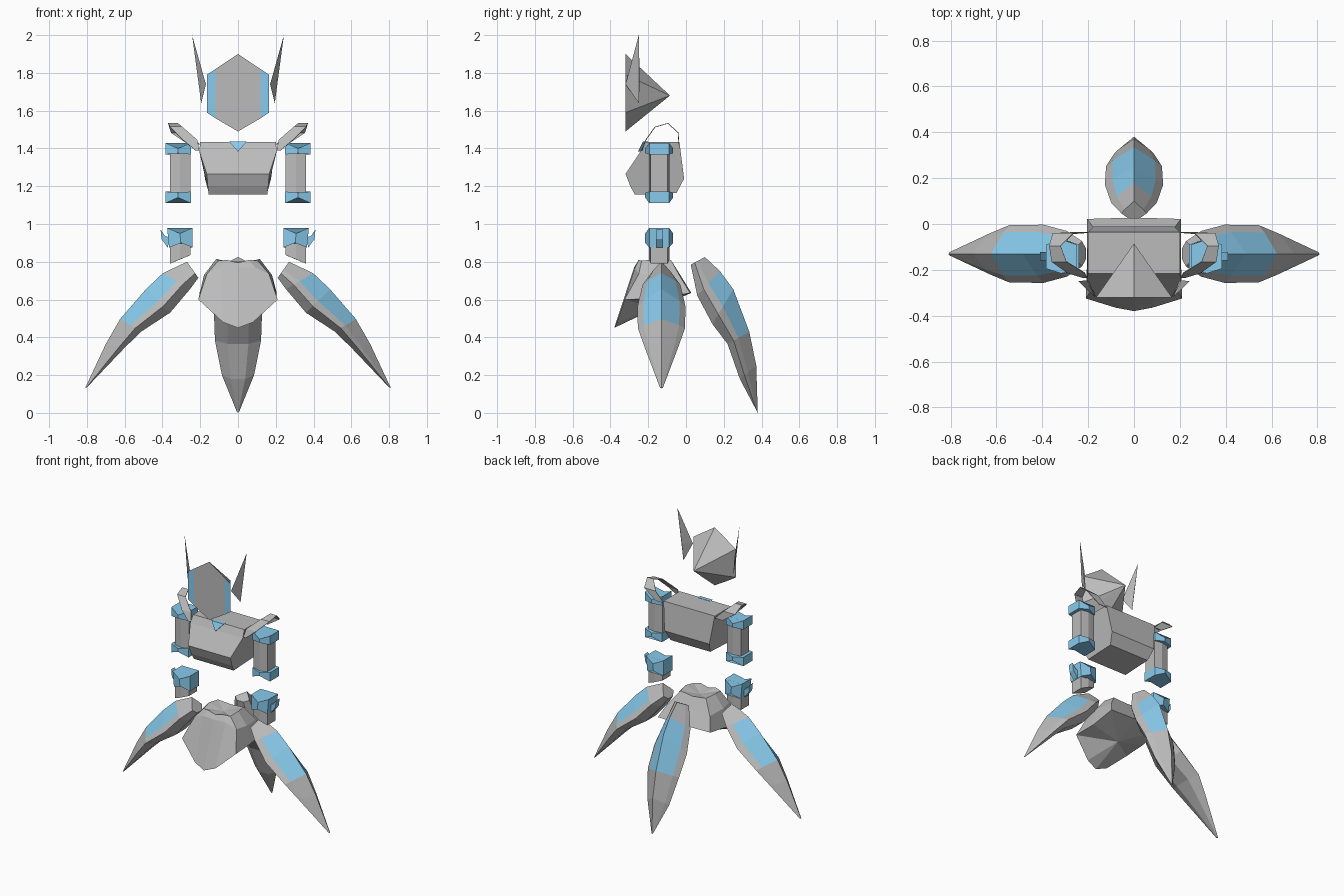
import bpy, bmesh
from mathutils import Vector

if "Cube" in bpy.data.objects:
    bpy.data.objects.remove(bpy.data.objects["Cube"])

blue = bpy.data.materials.new("blue_panel")
blue.diffuse_color = (0.25, 0.60, 0.85, 1)
blue.use_nodes = True
blue.node_tree.nodes["Principled BSDF"].inputs["Base Color"].default_value = blue.diffuse_color
grey = bpy.data.materials.new("grey_shell")
grey.diffuse_color = (0.5, 0.5, 0.5, 1)
grey.use_nodes = True
grey.node_tree.nodes["Principled BSDF"].inputs["Base Color"].default_value = grey.diffuse_color


def make(name, verts, faces, blues=()):
    """Mesh object from points; faces whose index is in blues are blue."""
    bm = bmesh.new()
    vs = [bm.verts.new(v) for v in verts]
    for i, f in enumerate(faces):
        bm.faces.new([vs[k] for k in f]).material_index = int(i in blues)
    bmesh.ops.recalc_face_normals(bm, faces=bm.faces)
    me = bpy.data.meshes.new(name)
    bm.to_mesh(me)
    bm.free()
    me.materials.append(grey)
    me.materials.append(blue)
    ob = bpy.data.objects.new(name, me)
    bpy.context.collection.objects.link(ob)
    return ob


def loft(name, rings, blues=(), all_blue=False):
    """Skin closed rings of equal length and cap both ends."""
    n = len(rings[0])
    verts = [p for r in rings for p in r]
    faces = [(a * n + i, a * n + (i + 1) % n, (a + 1) * n + (i + 1) % n, (a + 1) * n + i)
             for a in range(len(rings) - 1) for i in range(n)]
    last = (len(rings) - 1) * n
    faces += [tuple(range(n)), tuple(range(last, last + n))]
    return make(name, verts, faces, range(len(faces)) if all_blue else blues)


def side(pts, s):
    return [(s * x, y, z) for x, y, z in pts]


# Head: hexagonal face plate with a pyramid behind it
F = -0.32
head = [(0, F, 1.90), (.12, F, 1.82), (.165, F, 1.79), (.165, F, 1.59), (.12, F, 1.56),
        (0, F, 1.49), (-.12, F, 1.56), (-.165, F, 1.59), (-.165, F, 1.79), (-.12, F, 1.82),
        (0, -.085, 1.68)]
make("head", head,
     [(0, 1, 4, 5, 6, 9), (1, 2, 3, 4), (6, 7, 8, 9)] + [(i, (i + 1) % 10, 10) for i in range(10)],
     (1, 2))

# Torso: faceted profile (half width, y, z) stretched across x
prof = [(.20, -.215, 1.435), (.20, -.035, 1.435), (.175, -.01, 1.24), (.155, -.05, 1.165),
        (.155, -.27, 1.155), (.16, -.295, 1.20), (.165, -.32, 1.265), (.205, -.24, 1.385)]
loft("torso", [side(prof, -1), side(prof, 1)])

# Chest gem
gem = [(-.047, 1.437), (.047, 1.437), (0, 1.383)]
loft("chest_gem", [[(x, -.254 + (z - 1.383) * .5, z) for x, z in gem],
                   [(x, -.20, z) for x, z in gem]], all_blue=True)


# Arm pieces share a six-sided plan with the middle pair of corners widest in y
def hexa(x0, x1, w, we, z_end, z_mid, z_in=None):
    c, zi = (x0 + x1) / 2, z_end if z_in is None else z_in
    Y = -.142
    return [(x0, Y - we, zi), (c, Y - w, z_mid), (x1, Y - we, z_end),
            (x1, Y + we, z_end), (c, Y + w, z_mid), (x0, Y + we, zi)]


# Shoulder arch strip: y, z, inner x, outer x
arch = [(-.235, 1.39, .205, .225), (-.215, 1.445, .215, .29), (-.165, 1.515, .295, .36),
        (-.095, 1.535, .32, .37), (-.04, 1.485, .265, .355), (-.035, 1.42, .20, .26)]

# Leg sections: outer (r, z), inner (r, z), half width
side_leg = [(.27, .80, .21, .715, .055), (.397, .74, .254, .655, .10),
            (.487, .655, .36, .53, .127), (.624, .497, .513, .43, .125),
            (.70, .365, .60, .345, .09), (.81, .13, .80, .135, .008)]
rear_leg = [(.10, .825, .025, .785, .055), (.18, .75, .06, .62, .10),
            (.25, .655, .14, .47, .127), (.335, .43, .22, .365, .122),
            (.372, .25, .285, .18, .085), (.38, .0, .372, .015, .008)]
# Leg cross-section: (blend from outer to inner, fraction of half width)
cross = [(0, 0), (.5, .75), (.72, 1), (1, .45), (1, -.45), (.72, -1), (.5, -.75)]


def leg(name, secs, place):
    rings = []
    for ro, zo, ri, zi, w in secs:
        rings.append([place(ro + (ri - ro) * t, w * k, zo + (zi - zo) * t) for t, k in cross])
    n = len(cross)
    loft(name, rings, [n, 2 * n - 1, 2 * n, 3 * n - 1])


for s, tag in ((-1, "left"), (1, "right")):
    # Ear fin
    ear = side([(.243, -.25, 2.0), (.17, -.32, 1.74), (.195, -.25, 1.64), (.205, -.245, 1.76)], s)
    make(tag + "_ear_fin", ear, [(0, 1, 2), (0, 2, 3), (0, 3, 1), (1, 3, 2)])

    # Shoulder arch
    pts = side([(xi, y, z) for y, z, xi, xo in arch] + [(xo, y, z) for y, z, xi, xo in arch], s)
    ob = make(tag + "_shoulder_arch", pts, [(i, i + 1, i + 7, i + 6) for i in range(5)])
    ob.modifiers.new("thickness", "SOLIDIFY").thickness = .004

    # Upper arm with a blue cap at each end
    def part(name, *rings, **kw):
        loft(tag + name, [side(r, s) for r in rings], **kw)
    part("_shoulder_cap", hexa(.25, .385, .074, .052, 1.43, 1.40),
         hexa(.25, .385, .074, .052, 1.368, 1.375), all_blue=True)
    part("_upper_arm", hexa(.252, .36, .055, .045, 1.38, 1.38),
         hexa(.252, .36, .055, .045, 1.165, 1.165))
    part("_elbow_cap", hexa(.25, .385, .074, .052, 1.172, 1.165),
         hexa(.25, .385, .074, .052, 1.11, 1.14), all_blue=True)

    # Forearm cuff, its side spur, and the hand stub
    part("_cuff", hexa(.24, .375, .074, .052, .98, .95),
         hexa(.24, .365, .074, .052, .875, .90), all_blue=True)
    spur = [(.36, .93), (.385, .935), (.41, .97), (.405, .92), (.372, .875)]
    part("_cuff_spur", [(x, -.16, z) for x, z in spur], [(x, -.122, z) for x, z in spur],
         all_blue=True)
    part("_hand", hexa(.252, .36, .055, .045, .90, .90),
         hexa(.252, .36, .055, .045, .79, .813, .835))

    # Side leg
    leg(tag + "_leg", side_leg, lambda r, t, z: (s * r, -.13 + t, z))

# Rear leg
leg("rear_leg", rear_leg, lambda r, t, z: (t, r, z))


# Pelvis skirt: half rings from front centre to back centre, mirrored
def full(half):
    return half + side(half[-2:0:-1], -1)


top = full([(0, -.25, .795), (.06, -.25, .81), (.105, -.235, .805), (.115, -.16, .815),
            (.10, -.08, .81), (0, -.075, .80)])
mid = full([(0, -.275, .77), (.09, -.27, .77), (.165, -.25, .735), (.18, -.16, .73),
            (.165, -.03, .72), (0, -.03, .73)])
low = full([(0, -.38, .45), (.08, -.365, .48), (.21, -.325, .60), (.205, -.16, .605),
            (.205, .022, .635), (0, .028, .635)])
n = len(top)
faces = [(a * n + i, a * n + (i + 1) % n, (a + 1) * n + (i + 1) % n, (a + 1) * n + i)
         for a in range(2) for i in range(n)]
faces += [(2 * n + i, 2 * n + (i + 1) % n, 3 * n) for i in range(n)]
faces += [(i, (i + 1) % n, 3 * n + 1) for i in range(n)]
make("pelvis", top + mid + low + [(0, -.16, .555), (0, -.16, .785)], faces)
